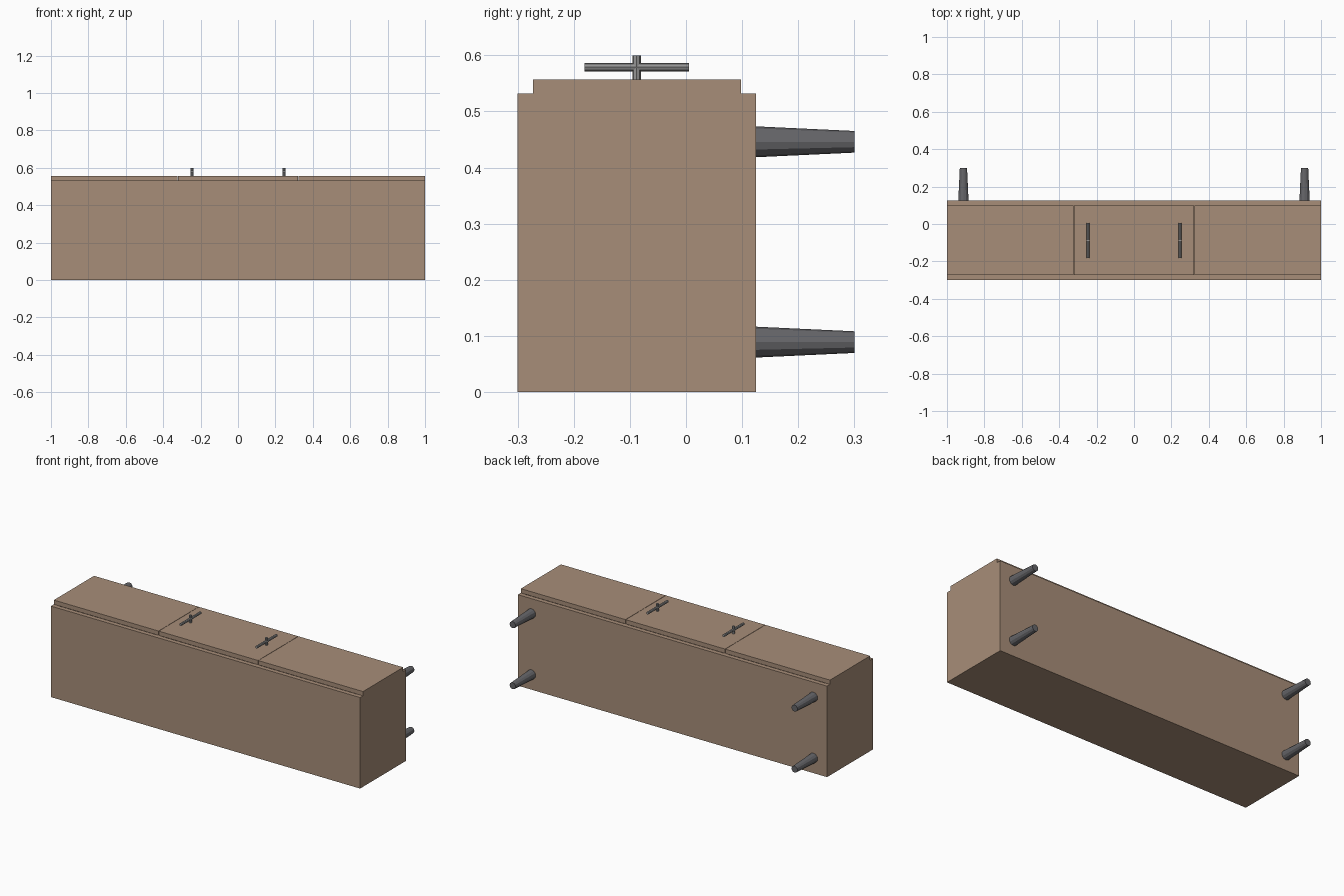
import bpy, math

if "Cube" in bpy.data.objects:
    bpy.data.objects.remove(bpy.data.objects["Cube"])

wood = bpy.data.materials.new("wood")
wood.diffuse_color = (0.39, 0.27, 0.19, 1)
wood.use_nodes = True
wood.node_tree.nodes["Principled BSDF"].inputs["Base Color"].default_value = wood.diffuse_color
metal = bpy.data.materials.new("dark_metal")
metal.diffuse_color = (0.13, 0.13, 0.14, 1)
metal.use_nodes = True
metal.node_tree.nodes["Principled BSDF"].inputs["Base Color"].default_value = metal.diffuse_color
steel = bpy.data.materials.new("handle_metal")
steel.diffuse_color = (0.3, 0.3, 0.3, 1)
steel.use_nodes = True
steel.node_tree.nodes["Principled BSDF"].inputs["Base Color"].default_value = steel.diffuse_color


def box(name, x0, x1, y0, y1, z0, z1):
    bpy.ops.mesh.primitive_cube_add(
        size=1, location=((x0 + x1) / 2, (y0 + y1) / 2, (z0 + z1) / 2))
    o = bpy.context.object
    o.name = name
    o.scale = (x1 - x0, y1 - y0, z1 - z0)
    bpy.ops.object.transform_apply(location=False, rotation=False, scale=True)
    o.data.materials.append(wood)
    return o


def rod(name, r1, r2, length, loc, along_y, sides, mat):
    bpy.ops.mesh.primitive_cone_add(
        vertices=sides, radius1=r1, radius2=r2, depth=length, location=loc,
        rotation=(-math.pi / 2 if along_y else 0, 0, 0))
    o = bpy.context.object
    o.name = name
    o.data.materials.append(mat)
    return o


T = 0.026            # board thickness
Y0, Y1 = -0.3, 0.125  # cabinet lies on its back: legs point to +y, doors up
ZC, ZD = 0.532, 0.557

# Carcass boards
box("left_side", -1, -1 + T, Y0, Y1, 0, ZC)
box("right_side", 1 - T, 1, Y0, Y1, 0, ZC)
box("cabinet_top", -1 + T, 1 - T, Y0, Y0 + T, 0, ZC)
box("cabinet_bottom", -1 + T, 1 - T, Y1 - T, Y1, 0, ZC)
box("back_panel", -1 + T, 1 - T, Y0 + T, Y1 - T, 0, 0.01)

# Three doors with hairline gaps
g = 0.001
for name, a, b in (("left_door", -1, -0.322 - g), ("middle_door", -0.322 + g, 0.322 - g),
                   ("right_door", 0.322 + g, 1)):
    box(name, a, b, Y0 + T + g, Y1 - T - g, ZC, ZD)

for side, s in (("left", -1), ("right", 1)):
    # Inner dividers behind the door joints
    box(side + "_divider", s * 0.322 - T / 2, s * 0.322 + T / 2, Y0 + T, Y1 - T, 0.01, ZC)
    # Handles: a bar crossed by a short post
    rod(side + "_handle_bar", 0.0075, 0.0075, 0.186, (s * 0.246, -0.088, 0.579), True, 8, steel)
    rod(side + "_handle_post", 0.0075, 0.0075, 0.044, (s * 0.246, -0.088, 0.578), False, 8, steel)
    # Tapered legs
    for end, z in (("front", 0.446), ("back", 0.089)):
        rod(f"{side}_{end}_leg", 0.0275, 0.0193, 0.3 - Y1,
            (s * 0.912, (0.3 + Y1) / 2, z), True, 12, metal)
